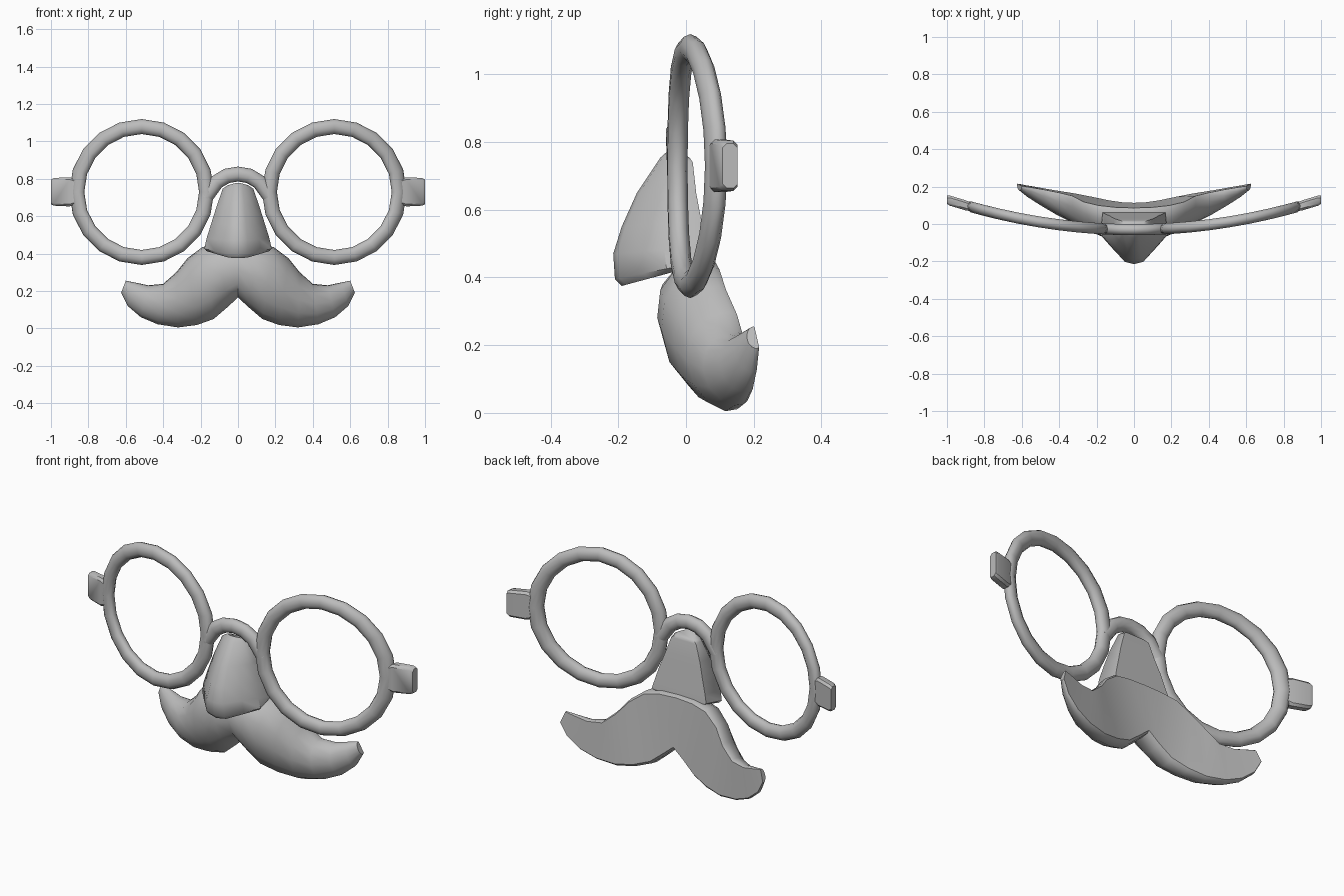
import bpy, bmesh, math

if "Cube" in bpy.data.objects:
    bpy.data.objects.remove(bpy.data.objects["Cube"])

grey = bpy.data.materials.new("light grey plastic")
grey.diffuse_color = (0.5, 0.5, 0.5, 1)
grey.use_nodes = True
grey.node_tree.nodes["Principled BSDF"].inputs["Base Color"].default_value = grey.diffuse_color


def bow(x):
    """Depth of the curved frame at a given x."""
    return -0.03 + 0.16 * x * x


def finish(name, bm, angle=40):
    bmesh.ops.remove_doubles(bm, verts=bm.verts, dist=1e-5)
    bmesh.ops.recalc_face_normals(bm, faces=bm.faces)
    me = bpy.data.meshes.new(name)
    bm.to_mesh(me)
    bm.free()
    ob = bpy.data.objects.new(name, me)
    bpy.context.collection.objects.link(ob)
    me.materials.append(grey)
    bpy.ops.object.select_all(action='DESELECT')
    bpy.context.view_layer.objects.active = ob
    ob.select_set(True)
    bpy.ops.object.shade_smooth_by_angle(angle=math.radians(angle))
    return ob


def loft(bm, sections, closed=False):
    """Skin closed cross-sections, capping the ends unless the path closes."""
    rings = [[bm.verts.new(p) for p in s] for s in sections]
    n = len(rings[0])
    for i in range(len(rings) - (0 if closed else 1)):
        a, b = rings[i], rings[(i + 1) % len(rings)]
        for j in range(n):
            k = (j + 1) % n
            bm.faces.new((a[j], a[k], b[k], b[j]))
    if not closed:
        bm.faces.new(rings[0])
        bm.faces.new(rings[-1])


def tube_section(x, z, nx, nz, r=0.04, depth=0.031, sides=10):
    """Oval cross-section whose in-plane normal is (nx, nz)."""
    out = []
    for j in range(sides):
        a = 2 * math.pi * j / sides
        px, pz = x + nx * r * math.cos(a), z + nz * r * math.cos(a)
        out.append((px, bow(px) + depth * math.sin(a), pz))
    return out


# Round lens rims and temple hinge blocks
for side, label in ((-1, "left"), (1, "right")):
    bm = bmesh.new()
    secs = []
    for i in range(20):
        a = 2 * math.pi * i / 20
        c, s = math.cos(a), math.sin(a)
        secs.append(tube_section(side * 0.515 + 0.347 * c, 0.729 + 0.35 * s, c, s))
    loft(bm, secs, closed=True)
    finish(label + "_rim", bm, 60)

    bm = bmesh.new()
    secs = []
    for x, h, t in ((0.86, 0.065, 0.022), (0.9, 0.078, 0.027),
                    (0.985, 0.074, 0.027), (1.0, 0.066, 0.022)):
        y, e = bow(x), 0.012
        prof = [(-t, -h + e), (-t + e, -h), (t - e, -h), (t, -h + e),
                (t, h - e), (t - e, h), (-t + e, h), (-t, h - e)]
        secs.append([(side * x, y + p, 0.73 + q) for p, q in prof])
    loft(bm, secs)
    finish(label + "_hinge_block", bm)

# Arched bridge between the rims
path = [(-0.175, 0.70), (-0.115, 0.782), (-0.06, 0.815), (0, 0.825),
        (0.06, 0.815), (0.115, 0.782), (0.175, 0.70)]
secs = []
for i, (x, z) in enumerate(path):
    a, b = path[max(i - 1, 0)], path[min(i + 1, len(path) - 1)]
    dx, dz = b[0] - a[0], b[1] - a[1]
    d = math.hypot(dx, dz)
    secs.append(tube_section(x, z, -dz / d, dx / d))
bm = bmesh.new()
loft(bm, secs)
finish("bridge", bm, 60)

# Nose: stacked wedge sections (front z, back z, front y, back y, half width)
nose = [(0.777, 0.755, -0.05, 0.01, 0.055), (0.755, 0.74, -0.075, 0.02, 0.082),
        (0.65, 0.65, -0.145, 0.03, 0.115), (0.55, 0.57, -0.19, 0.045, 0.143),
        (0.47, 0.49, -0.215, 0.055, 0.168), (0.395, 0.45, -0.21, 0.062, 0.18),
        (0.375, 0.443, -0.19, 0.062, 0.168)]
half = [(0, 0), (0.3, 0.05), (0.68, 0.32), (1, 0.56), (0.93, 1)]
outline = half + [(-u, v) for u, v in reversed(half[1:])]
bm = bmesh.new()
loft(bm, [[(u * w, yf + v * (yb - yf), zf + v * (zb - zf)) for u, v in outline]
          for zf, zb, yf, yb, w in nose])
finish("nose", bm, 45)

# Moustache half: top x, top z, bottom x, bottom z, back y, front y
stache = [(0, 0.455, 0, 0.165, 0.115, -0.078), (0.10, 0.452, 0.06, 0.11, 0.118, -0.085),
          (0.19, 0.435, 0.13, 0.05, 0.128, -0.072), (0.27, 0.375, 0.22, 0.018, 0.147, -0.035),
          (0.33, 0.30, 0.32, 0.005, 0.165, 0.005), (0.40, 0.238, 0.43, 0.022, 0.182, 0.05),
          (0.48, 0.23, 0.52, 0.06, 0.198, 0.10), (0.55, 0.245, 0.59, 0.12, 0.21, 0.145),
          (0.6, 0.255, 0.625, 0.19, 0.217, 0.18)]
# Domed front with flat back: fraction down from top, fraction forward
dome = [(0.03, 0), (0, 0.12), (0.02, 0.4), (0.1, 0.72), (0.26, 0.95), (0.5, 1),
        (0.74, 0.88), (0.92, 0.6), (1, 0.3), (0.98, 0.08), (0.94, 0)]
secs = []
for tx, tz, bx, bz, yb, yf in stache:
    lean = 0.03 if tx < 0.3 else 0.015
    secs.append([(tx + t * (bx - tx), yb + d * (yf - yb) - lean * (1 - t) * (1 - d),
                  tz + t * (bz - tz)) for t, d in dome])
bm = bmesh.new()
loft(bm, [[(-x, y, z) for x, y, z in s] for s in reversed(secs[1:])] + secs)
finish("moustache", bm, 45)
